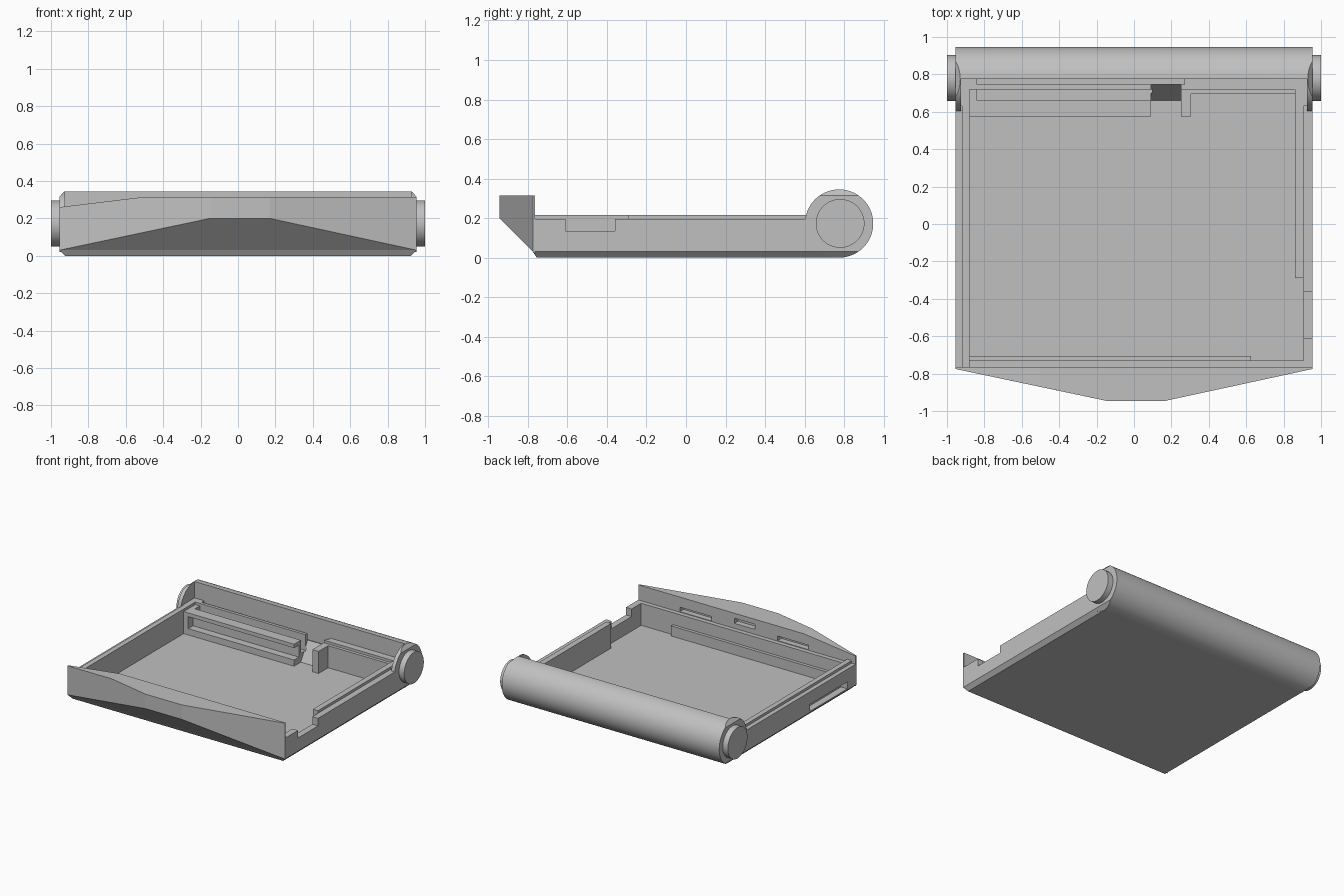
import bpy, bmesh, math
from mathutils import Matrix

cube = bpy.data.objects.get("Cube")
if cube:
    bpy.data.objects.remove(cube, do_unlink=True)

grey = bpy.data.materials.new("plain_grey")
grey.use_nodes = True
colour = (0.53, 0.53, 0.53, 1)
grey.diffuse_color = colour
grey.node_tree.nodes["Principled BSDF"].inputs["Base Color"].default_value = colour


def finish(name, bm):
    bmesh.ops.recalc_face_normals(bm, faces=bm.faces)
    mesh = bpy.data.meshes.new(name)
    bm.to_mesh(mesh)
    bm.free()
    mesh.materials.append(grey)
    obj = bpy.data.objects.new(name, mesh)
    bpy.context.collection.objects.link(obj)
    return obj


def hull(name, points):
    bm = bmesh.new()
    for p in points:
        bm.verts.new(p)
    bmesh.ops.convex_hull(bm, input=bm.verts)
    bmesh.ops.dissolve_limit(bm, angle_limit=0.01, verts=bm.verts, edges=bm.edges)
    return finish(name, bm)


def box(name, x, y, z):
    return hull(name, [(a, b, c) for a in x for b in y for c in z])


def prism(name, outline, low, high, place):
    """Extrude a flat outline; place maps (u, v, height) to a position."""
    bm = bmesh.new()
    ends = [[bm.verts.new(place(u, v, h)) for u, v in outline] for h in (low, high)]
    for ring in ends:
        bm.faces.new(ring)
    count = len(outline)
    for i in range(count):
        j = (i + 1) % count
        bm.faces.new((ends[0][i], ends[0][j], ends[1][j], ends[1][i]))
    return finish(name, bm)


def rod(name, x0, x1, y, z, radius, sides=96):
    bm = bmesh.new()
    bmesh.ops.create_cone(bm, cap_ends=True, segments=sides, radius1=radius,
                          radius2=radius, depth=x1 - x0)
    turn = Matrix.Rotation(math.pi / 2, 4, "Y")
    bm.transform(Matrix.Translation(((x0 + x1) / 2, y, z)) @ turn)
    return finish(name, bm)


def carve(target, cutter, operation="DIFFERENCE", keep=False):
    mod = target.modifiers.new("carve", "BOOLEAN")
    mod.operation = operation
    mod.solver = "EXACT"
    mod.object = cutter
    bpy.context.view_layer.update()
    with bpy.context.temp_override(object=target, active_object=target,
                                   selected_objects=[target]):
        bpy.ops.object.modifier_apply(modifier=mod.name)
    if not keep:
        bpy.data.objects.remove(cutter, do_unlink=True)


def smooth(obj):
    bpy.ops.object.select_all(action="DESELECT")
    obj.select_set(True)
    bpy.context.view_layer.objects.active = obj
    bpy.ops.object.shade_smooth_by_angle(angle=math.radians(25))


W, BACK = 0.955, 0.775
RIM, LIP, FLOOR = 0.195, 0.215, 0.02

# Tray with chamfered underside
levels = [(0.925, -0.755, 0), (W, -BACK, 0.03), (W, -BACK, RIM)]
tray = hull("tray", [(s * w, y, z) for w, front, z in levels
                     for s in (-1, 1) for y in (front, BACK)])

# Main pocket, stepping round the rear shelf and post
pocket = [(-0.88, -0.73), (0.905, -0.73), (0.905, -0.29), (0.86, -0.29),
          (0.86, 0.695), (0.305, 0.695), (0.305, 0.575), (0.25, 0.575),
          (0.25, 0.66), (0.09, 0.66), (0.09, 0.575), (-0.88, 0.575)]
carve(tray, prism("cut", pocket, FLOOR, 0.5, lambda u, v, h: (u, v, h)))

# Raised lips round the rim
left = [(-0.92, -0.765), (-0.88, -0.765), (-0.88, 0.72), (0.86, 0.72),
        (0.86, -0.29), (0.905, -0.29), (0.905, 0.63), (0.925, 0.63),
        (0.925, BACK), (-0.925, BACK), (-0.925, 0.63), (-0.92, 0.63)]
lip = prism("rim_lip", left, RIM, LIP, lambda u, v, h: (u, v, h))

# Ramp, grooves, shelf recess and side openings
ramp = prism("cut", [(0.64, 0.021), (0.66, 0.021), (BACK, LIP), (0.8, 0.4), (0.64, 0.4)],
             0.09, 0.25, lambda u, v, h: (h, u, v))
rear_groove = box("cut", (-0.84, 0.27), (0.745, 0.79), (0.15, 0.4))
for cutter in (ramp, rear_groove):
    carve(lip, cutter, keep=True)
    carve(tray, cutter)
openings = [
    ((-0.84, 0.1), (0.66, 0.72), (0.09, 0.4)),
    ((-0.84, 0.1), (0.55, 0.635), (0.07, 0.165)),
    ((0.89, 1.0), (-0.61, -0.36), (0.135, 0.4)),
    ((-1.0, -0.90), (-0.66, -0.19), (0.04, 0.095)),
]
for x, y, z in openings:
    carve(tray, box("cut", x, y, z))

# Low rail inside the front wall
box("front_rail", (-0.88, 0.625), (-0.735, -0.705), (FLOOR, 0.10))

# Pointed front panel with a sloping underside and one lowered end
plan = [(-W, -BACK), (-0.5, -0.871), (-0.15, -0.945), (0.17, -0.945),
        (W, -BACK), (W, -0.765), (-0.5, -0.765), (-W, -0.765)]
points = []
for x, y in plan:
    points.append((x, y, 0.03 - BACK - y))
    points.append((x, y, 0.26 if x == -W else 0.315))
panel = hull("front_panel", points)
for x, z in [((0.31, 0.59), (0.2, 0.235)), ((-0.07, 0.11), (0.235, 0.275)),
             ((-0.54, -0.27), (0.2, 0.235))]:
    carve(panel, box("cut", x, (-0.81, -0.74), z))

# Rear roller housing, open at the front between its two end discs
R = 0.1725
roller = rod("roller_housing", -W, W, BACK, R, R)
ends = [(W, 0.03), (W, 0.315), (0.928, 0.346), (-0.928, 0.346),
        (-W, 0.315), (-W, 0.03), (-0.925, -0.001), (0.925, -0.001)]
carve(roller, prism("cut", ends, 0.4, 1.1, lambda u, v, h: (u, h, v)), "INTERSECT")
carve(roller, box("cut", (-0.925, 0.925), (0.4, BACK), (-0.1, 0.5)))
smooth(roller)

# End caps, the right one with two round sockets
for side, x0, x1 in (("left", 0.94, 1.0), ("right", -1.0, -0.94)):
    cap = rod(side + "_end_cap", x0, x1, 0.78, 0.173, 0.123, 64)
    if side == "right":
        for y in (0.735, 0.825):
            carve(cap, rod("cut", -1.1, -0.96, y, 0.135, 0.028, 24))
    smooth(cap)
